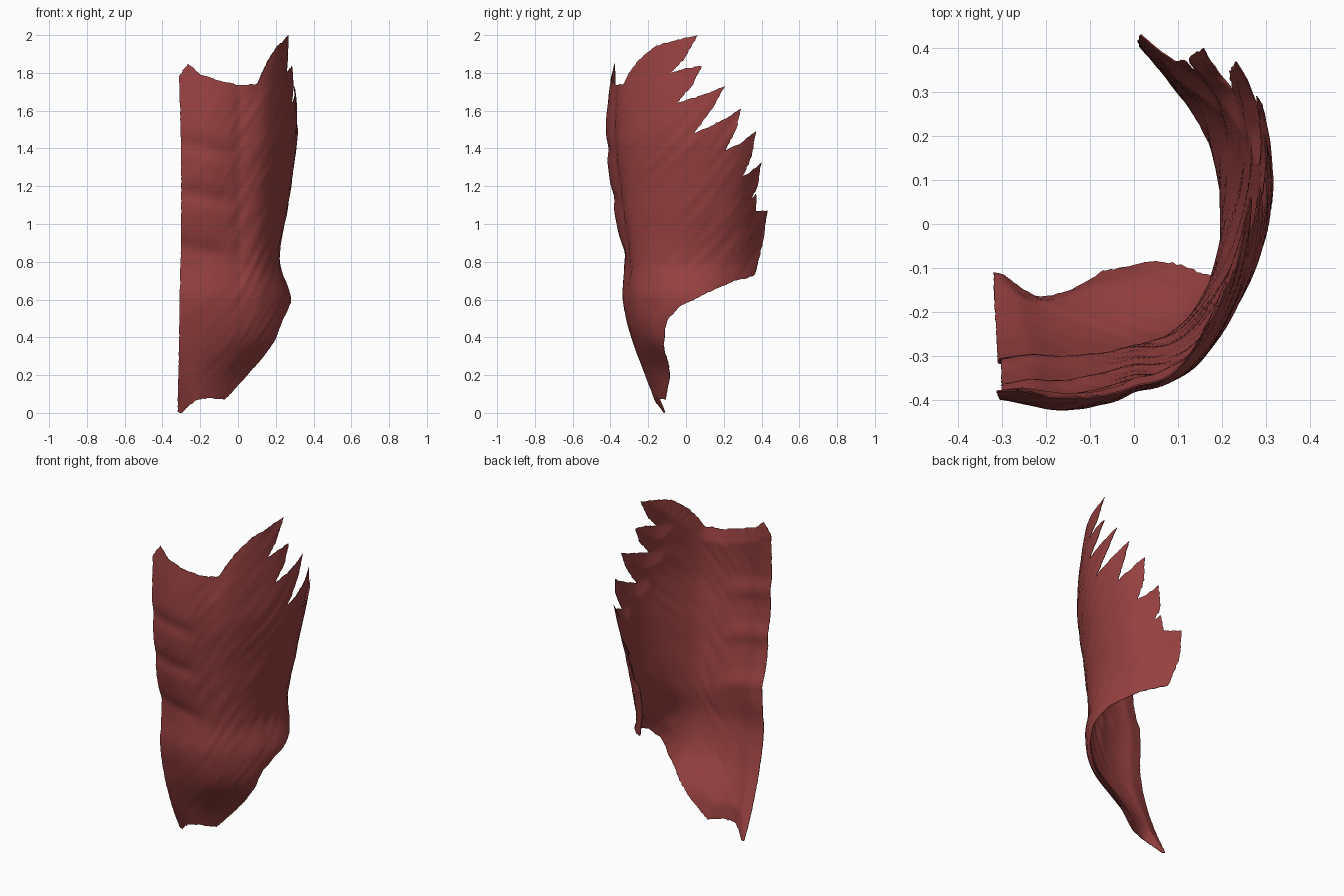
import bpy, math, random
from mathutils import Vector, noise
from mathutils.geometry import delaunay_2d_cdt

if "Cube" in bpy.data.objects:
    bpy.data.objects.remove(bpy.data.objects["Cube"])

random.seed(3)
STEP, U = 0.015, 0.18      # mesh spacing, width of one section column

# Horizontal sections of the muscle sheet: height -> (x, y) from front midline round to the back
SECTIONS = {
    0.0: [(-.32, -.11), (-.2, -.14), (-.08, -.08), (.02, 0), (.1, .1), (.15, .2), (.1, .3), (0, .43)],
    0.2: [(-.317, -.205), (-.2, -.215), (-.06, -.17), (.05, -.085), (.14, 0), (.2, .1), (.13, .28), (0, .43)],
    0.4: [(-.312, -.275), (-.15, -.29), (0, -.265), (.12, -.205), (.205, -.11), (.25, .1), (.15, .28), (0, .43)],
    0.6: [(-.31, -.315), (-.15, -.335), (0, -.31), (.135, -.25), (.25, -.1), (.275, .1), (.16, .28), (0, .43)],
    0.8: [(-.305, -.31), (-.15, -.33), (0, -.305), (.12, -.25), (.207, -.1), (.215, .1), (.145, .28), (-.02, .43)],
    1.1: [(-.302, -.37), (-.15, -.385), (0, -.345), (.13, -.28), (.235, -.1), (.265, .1), (.205, .28), (.025, .43)],
    1.5: [(-.305, -.40), (-.15, -.424), (0, -.388), (.15, -.315), (.275, -.1), (.315, .1), (.285, .28), (.2, .43)],
    2.0: [(-.32, -.36), (-.15, -.365), (0, -.35), (.12, -.28), (.22, -.12), (.27, .105), (.26, .29), (.2, .43)],
}
# Outline as (section column, height)
TOP = [(0, 1.78), (.3, 1.85), (.7, 1.79), (1.3, 1.76), (2, 1.735), (2.7, 1.74), (3.05, 1.82),
       (3.4, 1.89), (3.8, 1.945), (4.8, 2.0)]
TEETH = [(4.5, 1.88), (4.15, 1.80), (4.5, 1.825), (4.9, 1.835), (4.65, 1.73), (4.27, 1.64), (4.88, 1.68),
         (5.55, 1.73), (5.2, 1.61), (4.7, 1.48), (5.4, 1.54), (6.07, 1.61), (5.9, 1.5), (5.6, 1.39),
         (6.1, 1.43), (6.6, 1.49), (6.45, 1.36), (6.13, 1.25), (6.45, 1.28), (6.8, 1.325),
         (6.65, 1.2), (6.4, 1.12), (6.6, 1.16), (6.6, 1.07)]
BOTTOM = [(7, 1.07), (6.85, .9), (6.55, .73), (6.3, .715), (5.85, .70), (5, .63), (4.4, .57), (4.1, .5), (3.95, .39),
          (3.5, .29), (3, .2), (2.05, .07), (1.4, .08), (.8, .065), (.45, .03), (.2, .0), (0, .005)]


def spline(ks, vs, k):
    """Smooth curve through values vs at knots ks."""
    i = max(0, min(len(ks) - 2, sum(1 for q in ks if q <= k) - 1))
    h = ks[i + 1] - ks[i]
    t = (k - ks[i]) / h

    def slope(j):
        a, b = max(j - 1, 0), min(j + 1, len(ks) - 1)
        return (vs[b] - vs[a]) / (ks[b] - ks[a])
    return (vs[i] * (2 * t**3 - 3 * t**2 + 1) + vs[i + 1] * (3 * t**2 - 2 * t**3)
            + slope(i) * h * (t**3 - 2 * t**2 + t) + slope(i + 1) * h * (t**3 - t**2))


HEIGHTS = list(SECTIONS)
COLS = [[Vector(SECTIONS[z][c]) for z in HEIGHTS] for c in range(8)]


def base(c, z):
    p = spline(list(range(8)), [spline(HEIGHTS, col, z) for col in COLS], c)
    return Vector((p.x, p.y, z))


def surface(c, z):
    """Sheet point with front bands, side groove and diagonal fibres pressed in."""
    p = base(c, z)
    n = (base(c + .02, z) - base(c - .02, z)).cross(Vector((0, 0, 1))).normalized()
    front = max(0, min(1, (2.1 - c) / .8))
    d = -.011 * front * sum(math.exp(-((z - b + .03 * c) / .05)**2) for b in (.88, 1.17, 1.43))
    d -= .006 * math.exp(-((c - 2.05) / .2)**2) * max(0, min(1, (z - .5) * 2))
    across, along = c * U * .75 - z * .6, c * U * .6 + z * .75
    d += (1 - .6 * front) * .005 * noise.noise(Vector((across * 32, along * 3.5, 0)))
    return p + n * d


# Outline with a slightly ragged edge
ring = TOP + TEETH + BOTTOM
pts = []
for a, b in zip(ring, ring[1:] + ring[:1]):
    a, b = Vector((a[0] * U, a[1])), Vector((b[0] * U, b[1]))
    n = max(1, round((b - a).length / STEP))
    for i in range(n):
        r = .003 if i else 0
        q = a.lerp(b, i / n) + Vector((random.uniform(-r, r), random.uniform(-r, r)))
        pts.append(Vector((max(q.x, 0), max(q.y, 0))))
count = len(pts)
rim = pts[:]
edges = [(i, (i + 1) % count) for i in range(count)]


def rim_distance(q):
    return math.sqrt(min((q - e).length_squared for e in rim))


# Fill the outline with a regular grid of points and wrap it round the body
for i in range(1, int(7 * U / STEP)):
    for j in range(1, int(2 / STEP)):
        q = Vector((i * STEP, j * STEP))
        if rim_distance(q) > STEP * .5:
            pts.append(q)
flat, _, faces, *_ = delaunay_2d_cdt(pts, edges, [], 1, 1e-5)
used = sorted({i for f in faces for i in f})
index = {old: new for new, old in enumerate(used)}
mesh = bpy.data.meshes.new("abdominal_muscle_sheet")
mesh.from_pydata([surface(flat[i].x / U, flat[i].y) for i in used], [],
                 [[index[i] for i in f] for f in faces])

sheet = bpy.data.objects.new("abdominal_muscle_sheet", mesh)
bpy.context.collection.objects.link(sheet)
mat = bpy.data.materials.new("muscle_red")
mat.diffuse_color = (.31, .052, .052, 1)
mat.use_nodes = True
mat.node_tree.nodes["Principled BSDF"].inputs["Base Color"].default_value = mat.diffuse_color
mesh.materials.append(mat)

# Thickness that feathers out towards the rim
group = sheet.vertex_groups.new(name="thickness")
for new, old in enumerate(used):
    group.add([new], min(1, rim_distance(flat[old]) / .08), 'REPLACE')
solid = sheet.modifiers.new("thickness", 'SOLIDIFY')
solid.thickness = .024
solid.offset = -1
solid.vertex_group = group.name
solid.thickness_vertex_group = .12
bpy.context.view_layer.objects.active = sheet
sheet.select_set(True)
bpy.ops.object.modifier_apply(modifier=solid.name)
bpy.ops.object.shade_smooth_by_angle(angle=math.radians(50))
